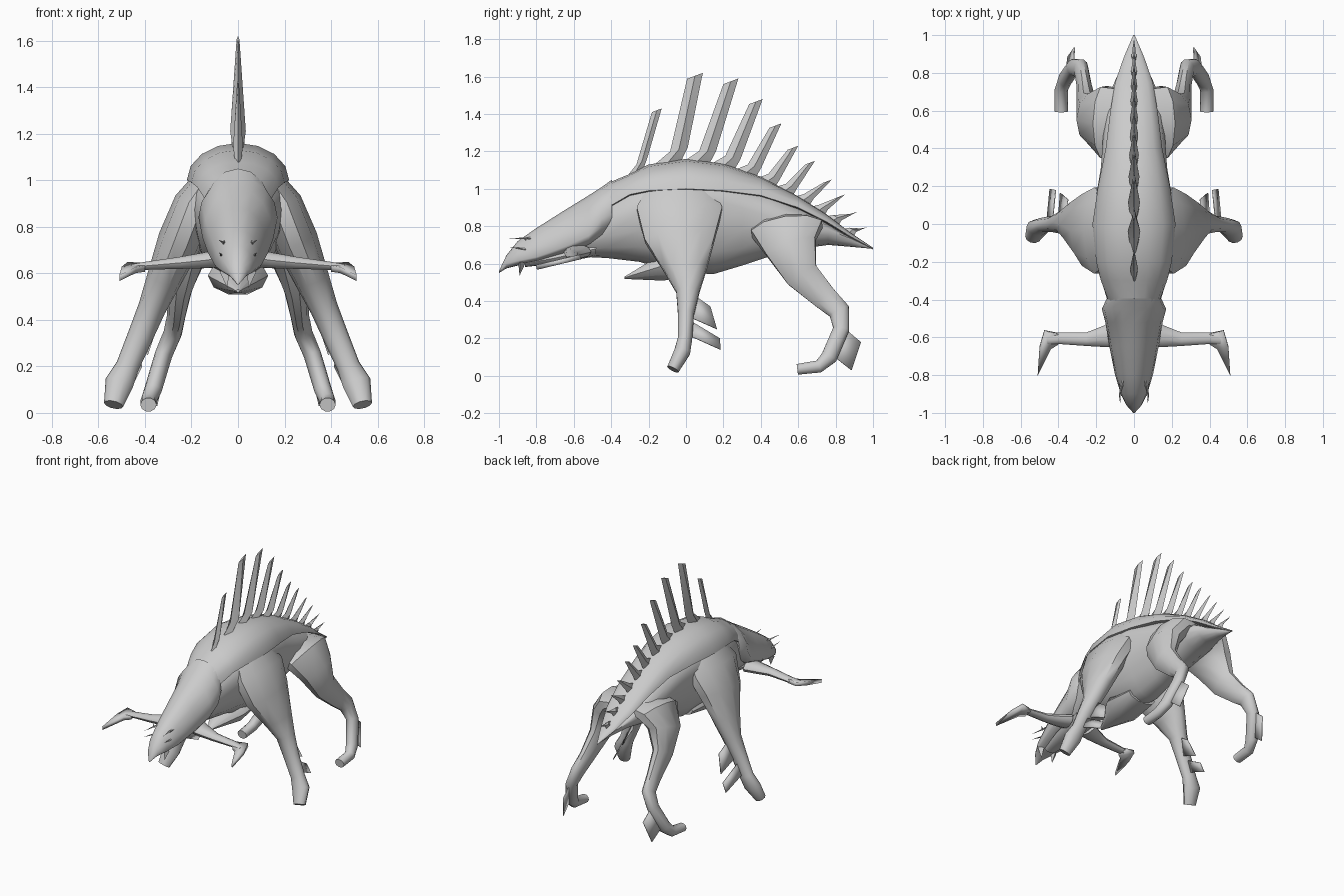
import bpy
import bmesh
import math
from mathutils import Vector

cube = bpy.data.objects.get("Cube")
if cube:
    bpy.data.objects.remove(cube, do_unlink=True)

SKIN = bpy.data.materials.new("plain grey hide")
SKIN.use_nodes = True
COLOUR = (0.6, 0.6, 0.6, 1.0)
SKIN.diffuse_color = COLOUR
SKIN.node_tree.nodes["Principled BSDF"].inputs["Base Color"].default_value = COLOUR


def finish(name, bm, mirror=False, angle=45):
    """Turn a bmesh into a named, shaded and optionally mirrored object."""
    bmesh.ops.recalc_face_normals(bm, faces=bm.faces)
    mesh = bpy.data.meshes.new(name)
    bm.to_mesh(mesh)
    bm.free()
    mesh.materials.append(SKIN)
    ob = bpy.data.objects.new(name, mesh)
    bpy.context.scene.collection.objects.link(ob)
    if mirror:
        ob.modifiers.new("Mirror", 'MIRROR')
    bpy.ops.object.select_all(action='DESELECT')
    ob.select_set(True)
    bpy.context.view_layer.objects.active = ob
    bpy.ops.object.shade_smooth_by_angle(angle=math.radians(angle))
    return ob


def skin_rings(name, rings, mirror=False, angle=45):
    """Bridge rings of points into a capped tube."""
    bm = bmesh.new()
    loops = [[bm.verts.new(p) for p in ring] for ring in rings]
    n = len(loops[0])
    for a, b in zip(loops, loops[1:]):
        for i in range(n):
            j = (i + 1) % n
            bm.faces.new((a[i], a[j], b[j], b[i]))
    bm.faces.new(loops[0])
    bm.faces.new(loops[-1])
    finish(name, bm, mirror, angle)


def hull(name, sections, sides=16, angle=45):
    """Loft along y; each section is y, top, widest height, bottom, half width."""
    rings = []
    for y, top, mid, low, half in sections:
        ring = []
        for i in range(sides):
            a = math.tau * i / sides
            rise = top - mid if math.sin(a) > 0 else mid - low
            ring.append((half * math.cos(a), y, mid + rise * math.sin(a)))
        rings.append(ring)
    skin_rings(name, rings, False, angle)


def limb(name, path, side=Vector((1, 0, 0)), sides=10):
    """Mirrored tube along a path of x, y, z, depth radius, side radius."""
    pts = [Vector(p[:3]) for p in path]
    rings = []
    for i, p in enumerate(pts):
        t = (pts[min(i + 1, len(pts) - 1)] - pts[max(i - 1, 0)]).normalized()
        u = (side - t * side.dot(t)).normalized()
        v = t.cross(u)
        rf, rs = path[i][3:]
        rings.append([p + u * rs * math.cos(math.tau * k / sides)
                      + v * rf * math.sin(math.tau * k / sides) for k in range(sides)])
    skin_rings(name, rings, True)


def plate(name, points, thickness=0.006):
    """Flat mirrored blade from an outline."""
    bm = bmesh.new()
    bm.faces.new([bm.verts.new(p) for p in points])
    ob = finish(name, bm, True, 20)
    mod = ob.modifiers.new("Thickness", 'SOLIDIFY')
    mod.thickness = thickness
    mod.offset = 0


def spike(name, base, tip, radius):
    """Thin mirrored three-sided spike."""
    base, tip = Vector(base), Vector(tip)
    axis = (tip - base).normalized()
    u = axis.orthogonal().normalized()
    v = axis.cross(u)
    bm = bmesh.new()
    foot = [bm.verts.new(base + radius * (u * math.cos(a) + v * math.sin(a)))
            for a in (0, math.tau / 3, 2 * math.tau / 3)]
    end = bm.verts.new(tip)
    bm.faces.new(foot)
    for i in range(3):
        bm.faces.new((foot[i], foot[(i + 1) % 3], end))
    finish(name, bm, True, 20)


# Trunk and belly, filling right up to the back plate
hull("belly", [
    (-.62, .74, .69, .64, .07), (-.42, .97, .82, .63, .135), (-.25, 1.05, .88, .61, .19),
    (-.05, 1.1, .95, .55, .213), (.15, 1.09, .94, .545, .2), (.3, 1.04, .9, .59, .175),
    (.45, .99, .85, .64, .165), (.65, .88, .81, .685, .145), (.76, .81, .78, .7, .1),
    (.88, .74, .735, .69, .045), (.99, .685, .684, .68, .005)])

# Domed back plate, running to the tail point
BACK = [
    (-.42, 1.03, .90, .89, .13), (-.3, 1.08, .97, .96, .175), (-.2, 1.13, .99, .98, .2),
    (0, 1.16, 1.0, .99, .22), (.2, 1.135, .99, .98, .19), (.4, 1.065, .965, .955, .15),
    (.6, .96, .9, .89, .125), (.75, .865, .825, .815, .1), (.88, .765, .745, .735, .055),
    (1.0, .685, .68, .675, .004)]
hull("back_shell", BACK, angle=50)

# Pointed chest keel
hull("chest_keel", [
    (-.33, .53, .525, .518, .008), (-.12, .66, .59, .505, .13), (.08, .64, .59, .545, .11)], 10)

# Head shield with its raised rear rim
hull("head", [
    (-.395, 1.05, .87, .76, .145), (-.45, 1.01, .84, .72, .17), (-.52, .965, .75, .69, .152),
    (-.65, .885, .69, .65, .13), (-.8, .79, .635, .61, .1), (-.9, .72, .615, .59, .07),
    (-.96, .645, .60, .575, .04), (-1.0, .56, .555, .55, .004)])
hull("lower_jaw", [
    (-.86, .61, .6, .582, .04), (-.7, .66, .63, .6, .08), (-.48, .72, .68, .64, .09)], 12)
spike("fang", (.055, -.88, .61), (.045, -.89, .535), .025)
spike("brow_whisker", (.06, -.83, .735), (.075, -.96, .735), .007)
spike("lip_whisker", (.07, -.85, .675), (.08, -.95, .69), .007)
spike("eye_ridge", (.06, -.86, .73), (.085, -.84, .745), .007)

# Sideways arms with hatchet ends
limb("face_arm", [
    (.08, -.58, .665, .04, .075), (.15, -.595, .655, .035, .058), (.25, -.61, .645, .027, .036),
    (.4, -.605, .632, .018, .03), (.46, -.61, .627, .012, .03)], Vector((0, 1, 0)))
plate("arm_blade", [
    (x, y, .635 + (y + .57) * .24) for x, y in
    ((.40, -.58), (.475, -.565), (.5, -.65), (.51, -.8), (.44, -.66), (.40, -.635))], .026)

# Legs
limb("front_leg", [
    (.10, -.03, 1.02, .17, .07), (.185, -.035, .89, .24, .095), (.25, -.03, .74, .2, .095),
    (.32, 0, .57, .12, .075), (.37, .01, .45, .065, .06), (.42, 0, .33, .045, .055),
    (.475, -.005, .2, .04, .05), (.51, -.02, .13, .045, .062), (.535, -.07, .035, .035, .042)])
limb("hind_leg", [
    (.05, .54, .83, .18, .05), (.16, .54, .785, .2, .09), (.22, .56, .69, .145, .09),
    (.25, .62, .54, .095, .055), (.265, .74, .42, .07, .04), (.28, .82, .345, .06, .04),
    (.32, .83, .25, .045, .038), (.365, .765, .1, .045, .038), (.385, .71, .05, .035, .035),
    (.385, .595, .035, .03, .035)])

# Leg fins
plate("upper_front_fin", [
    (.36, .03, .44), (.35, .13, .37), (.39, .165, .25), (.40, .03, .31)])
plate("lower_front_fin", [
    (.43, .03, .29), (.415, .18, .2), (.445, .185, .14), (.46, .03, .21)])
plate("hind_fin", [
    (.365, .77, .12), (.35, .885, .03), (.315, .935, .18), (.32, .84, .26)])


def back_height(y):
    """Height of the back ridge at a point along the body."""
    for a, b in zip(BACK, BACK[1:]):
        if y <= b[0]:
            return a[1] + (b[1] - a[1]) * (y - a[0]) / (b[0] - a[0])


# Row of back spines: base y, tip y, tip z, scale
SPINES = [
    (-.33, -.13, 1.43, .65), (-.19, .09, 1.62, 1.05), (-.03, .28, 1.59, 1), (.12, .41, 1.48, .9),
    (.25, .51, 1.35, .8), (.37, .6, 1.23, .7), (.47, .69, 1.15, .65), (.57, .78, 1.05, .58),
    (.66, .85, .97, .52), (.74, .92, .88, .48), (.83, .98, .8, .42)]
for n, (base, ty, tz, s) in enumerate(SPINES):
    rings = []
    for front, back, zf, zb, w in (
            (base, base + .15 * s, back_height(base) - .02, back_height(base + .15 * s) - .02, .02),
            (base + .1 * s, base + .19 * s, back_height(base + .1 * s) + .05 * s,
             back_height(base + .19 * s) + .06 * s, .032),
            (ty - .08 * s, ty, tz - .03 * s, tz, .006)):
        my, mz = (front + back) / 2, (zf + zb) / 2
        rings.append([(0, front, zf), (w * s, my, mz), (0, back, zb), (-w * s, my, mz)])
    skin_rings(f"back_spine_{n + 1}", rings, angle=20)
